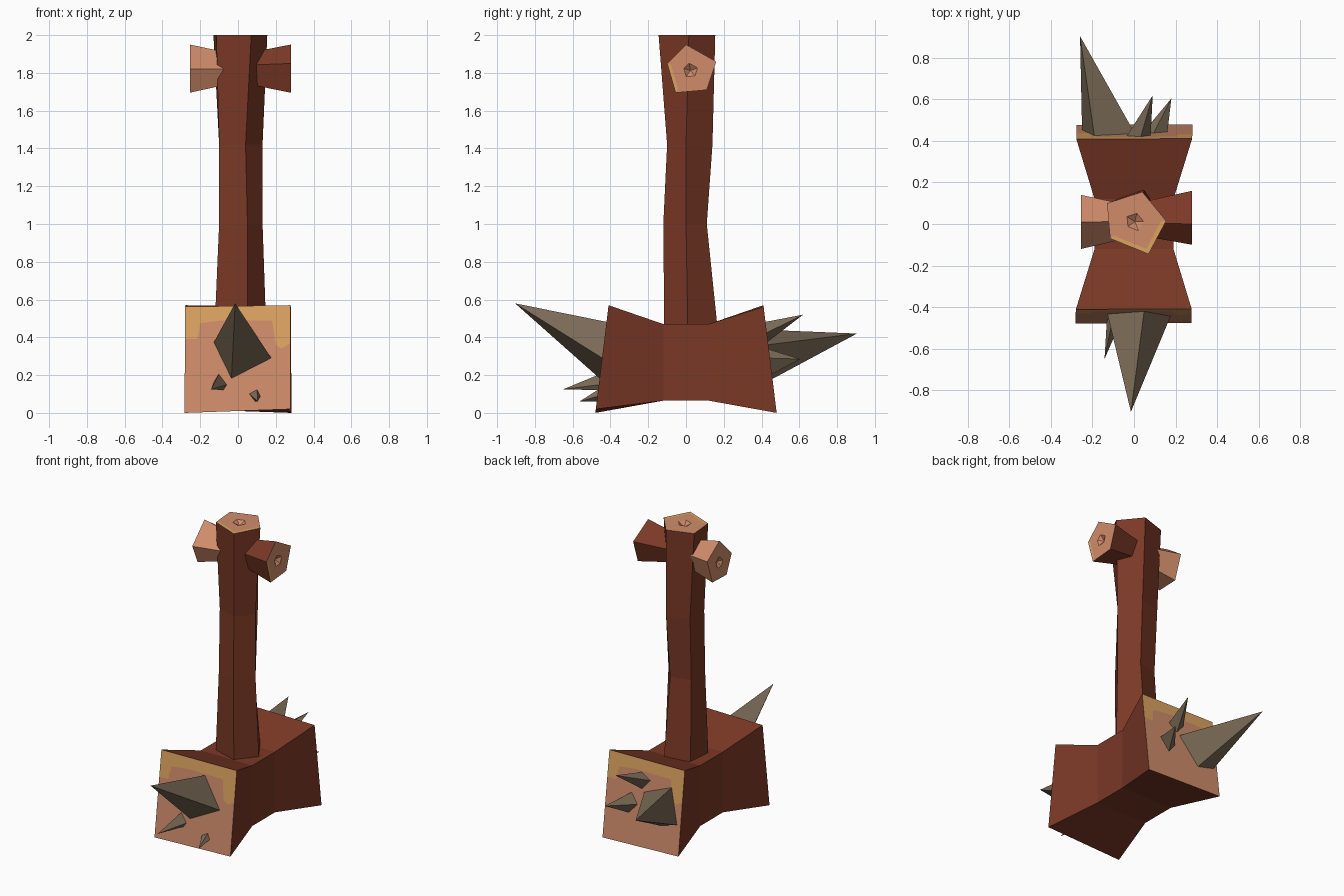
import bpy
import bmesh
from mathutils import Vector

if "Cube" in bpy.data.objects:
    bpy.data.objects.remove(bpy.data.objects["Cube"])


def material(name, rgb):
    m = bpy.data.materials.new(name)
    m.diffuse_color = (*rgb, 1)
    m.use_nodes = True
    m.node_tree.nodes["Principled BSDF"].inputs["Base Color"].default_value = m.diffuse_color
    return m


BARK = material("dark bark", (0.195, 0.040, 0.019))
WOOD = material("cut wood", (0.63, 0.262, 0.147))
RIM = material("golden wood rim", (0.72, 0.37, 0.12))
STONE = material("grey brown stone", (0.195, 0.144, 0.093))


def finish(bm, name, mats):
    bmesh.ops.recalc_face_normals(bm, faces=bm.faces)
    me = bpy.data.meshes.new(name)
    bm.to_mesh(me)
    bm.free()
    for m in mats:
        me.materials.append(m)
    ob = bpy.data.objects.new(name, me)
    bpy.context.collection.objects.link(ob)
    return ob


def bridge(bm, a, b, mats=None):
    n = len(a)
    for i in range(n):
        f = bm.faces.new((a[i], a[(i + 1) % n], b[(i + 1) % n], b[i]))
        f.material_index = mats[i] if mats else 0


def log(name, sections, axis, rim_sides, side_mat):
    """Lofted branch whose last section is a sawn end with rim and dented heart."""
    bm = bmesh.new()
    rings = [[bm.verts.new(p) for p in s] for s in sections]
    for a, b in zip(rings, rings[1:]):
        bridge(bm, a, b)
    bm.faces.new(rings[0])
    end = rings[-1]
    c = sum((v.co for v in end), Vector()) / len(end)
    inner = [bm.verts.new(c + (v.co - c) * 0.84) for v in end]
    heart = [bm.verts.new(c + (v.co - c) * 0.28) for v in end]
    bridge(bm, end, inner, [2 if i in rim_sides else 1 for i in range(len(end))])
    bridge(bm, inner, heart, [1] * len(end))
    pit = bm.verts.new(c - Vector(axis) * 0.025)
    for i in range(len(heart)):
        bm.faces.new((heart[i], heart[(i + 1) % len(heart)], pit)).material_index = 1
    finish(bm, name, [side_mat, WOOD, RIM])


# Handle: five-sided, slightly crooked
handle = {
    0.42: [(0.05, -0.115), (0.15, 0.01), (0.05, 0.17), (-0.11, 0.11), (-0.125, -0.06)],
    1.00: [(0.05, -0.12), (0.13, 0.0), (0.04, 0.11), (-0.095, 0.08), (-0.10, -0.06)],
    1.42: [(0.04, -0.10), (0.13, 0.0), (0.05, 0.14), (-0.10, 0.10), (-0.10, -0.05)],
    2.00: [(0.07, -0.145), (0.155, 0.015), (0.04, 0.155), (-0.13, 0.10), (-0.115, -0.07)],
}
log("handle", [[(x, y, z) for x, y in s] for z, s in handle.items()],
    (0, 0, 1), {0, 4}, BARK)


# Branch stubs near the top of the handle
def stub(name, x_end, profile, side_mat, rim_sides):
    cy, cz = 0.015, 1.825
    secs = [[(x, cy + (y - cy) * k, cz + (z - cz) * k) for y, z in profile]
            for x, k in ((x_end * 0.08, 0.6), (x_end, 1.0))]
    log(name, secs, (1 if x_end > 0 else -1, 0, 0), rim_sides, side_mat)


stub("right_stub", 0.28, [(0, 1.95), (0.16, 1.86), (0.11, 1.71), (-0.055, 1.695),
                          (-0.10, 1.85)], BARK, {3})
stub("left_stub", -0.255, [(0.01, 1.95), (0.14, 1.86), (0.085, 1.70), (-0.065, 1.695),
                           (-0.12, 1.82)], WOOD, set())


# Hammer head: waisted block, sloping ends split into wood and golden rim
def end_y(z):
    return 0.48 - 0.07 * z / 0.57


def build_head():
    bm = bmesh.new()
    corners = [(-0.283, 0.0), (0.278, 0.02), (0.278, 0.57), (-0.28, 0.562)]
    edge = [(-0.281, 0.39), (-0.215, 0.39), (-0.20, 0.475), (-0.08, 0.49),
            (0.18, 0.49), (0.20, 0.36), (0.23, 0.34), (0.278, 0.37)]
    waist = [(-0.19, 0.065), (0.19, 0.065), (0.19, 0.47), (-0.19, 0.47)]
    mid = [[bm.verts.new((x * s, -0.12 * s, z)) for x, z in waist] for s in (1, -1)]
    # The back half is the front half turned around
    for s, w in zip((1, -1), mid):
        end = [bm.verts.new((x * s, -end_y(z) * s, z)) for x, z in corners]
        line = [bm.verts.new((x * s, -end_y(z) * s, z)) for x, z in edge]
        bridge(bm, end, w)
        bm.faces.new([end[0], end[1]] + line[::-1]).material_index = 1
        bm.faces.new(line + [end[2], end[3]]).material_index = 2
    flip = [mid[1][i] for i in (1, 0, 3, 2)]
    bridge(bm, mid[0], flip)
    finish(bm, "hammer_head", [BARK, WOOD, RIM])


build_head()


# Stone spikes: four-sided pyramids set into the end faces
def spike(name, tip, base):
    bm = bmesh.new()
    s = 1 if tip[1] > 0 else -1
    ring = [bm.verts.new((x, s * (end_y(z) - 0.01), z)) for x, z in base]
    top = bm.verts.new(tip)
    bm.faces.new(ring)
    for i in range(4):
        bm.faces.new((ring[i], ring[(i + 1) % 4], top))
    finish(bm, name, [STONE])


spike("front_large_spike", (-0.015, -0.905, 0.58),
      [(-0.13, 0.37), (-0.035, 0.175), (0.18, 0.285), (0.05, 0.48)])
spike("front_small_spike", (-0.142, -0.65, 0.125),
      [(-0.13, 0.16), (-0.075, 0.12), (-0.055, 0.15), (-0.10, 0.21)])
spike("front_tiny_spike", (0.105, -0.565, 0.06),
      [(0.055, 0.105), (0.09, 0.06), (0.12, 0.09), (0.10, 0.13)])
spike("back_large_spike", (-0.26, 0.905, 0.42),
      [(-0.19, 0.44), (0.01, 0.36), (-0.12, 0.175), (-0.25, 0.21)])
spike("back_upper_spike", (0.09, 0.62, 0.52),
      [(-0.04, 0.44), (0.03, 0.48), (0.08, 0.42), (0.02, 0.37)])
spike("back_lower_spike", (0.18, 0.605, 0.285),
      [(0.04, 0.27), (0.09, 0.34), (0.16, 0.29), (0.10, 0.20)])
